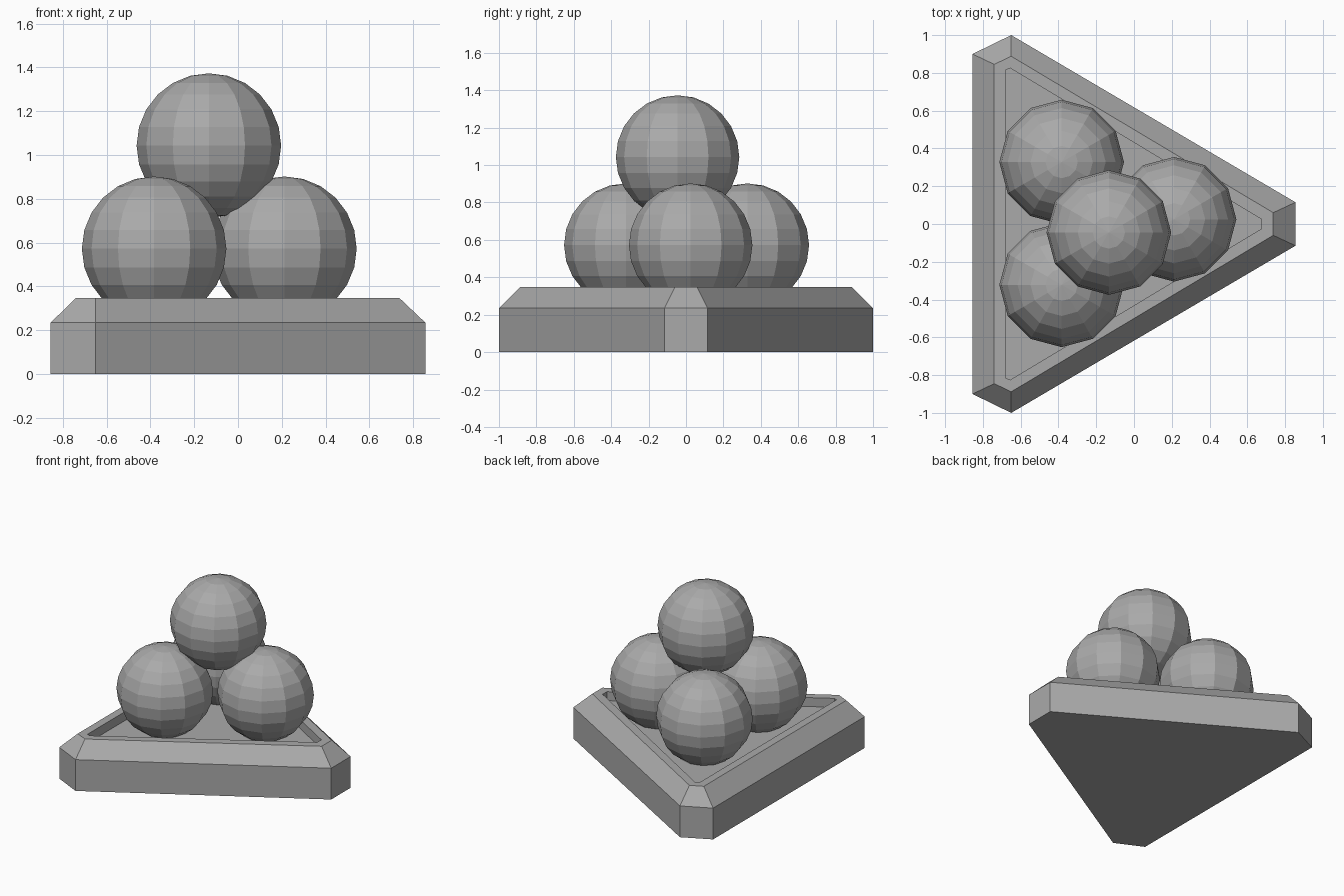
import bpy
import bmesh

cube = bpy.data.objects.get("Cube")
if cube:
    bpy.data.objects.remove(cube, do_unlink=True)

# Single stone grey
grey = bpy.data.materials.new("stone grey")
grey.use_nodes = True
colour = (0.4, 0.4, 0.4, 1)
grey.diffuse_color = colour
grey.node_tree.nodes["Principled BSDF"].inputs["Base Color"].default_value = colour


def make_object(name, bm, location=(0, 0, 0)):
    bmesh.ops.recalc_face_normals(bm, faces=bm.faces)
    mesh = bpy.data.meshes.new(name)
    bm.to_mesh(mesh)
    bm.free()
    mesh.materials.append(grey)
    obj = bpy.data.objects.new(name, mesh)
    obj.location = location
    bpy.context.collection.objects.link(obj)
    return obj


def outline(half):
    """Mirror three corner points across the x axis into a closed outline."""
    return half + [(x, -y) for x, y in reversed(half)]


# Triangular plinth with cut corners, sloped shoulder and sunken tray
outer = outline([(-0.855, 0.9), (-0.65, 1.0), (0.855, 0.115)])
rim = outline([(-0.74, 0.845), (-0.65, 0.888), (0.737, 0.06)])
tray = outline([(-0.68, 0.815), (-0.655, 0.825), (0.675, 0.025)])
levels = [(outer, 0), (outer, 0.235), (rim, 0.347), (tray, 0.347), (tray, 0.28)]

bm = bmesh.new()
rings = [[bm.verts.new((x, y, z)) for x, y in pts] for pts, z in levels]
bm.faces.new(rings[0])
bm.faces.new(rings[-1])
for low, high in zip(rings, rings[1:]):
    for i in range(len(low)):
        j = (i + 1) % len(low)
        bm.faces.new((low[i], low[j], high[j], high[i]))
make_object("plinth", bm)

# Stacked faceted balls
balls = {
    "back_ball": (-0.383, 0.328, 0.572),
    "front_ball": (-0.383, -0.322, 0.572),
    "left_ball": (0.212, 0.025, 0.572),
    "top_ball": (-0.133, -0.045, 1.043),
}
for name, location in balls.items():
    bm = bmesh.new()
    bmesh.ops.create_uvsphere(bm, u_segments=12, v_segments=12, radius=0.33)
    make_object(name, bm, location)
